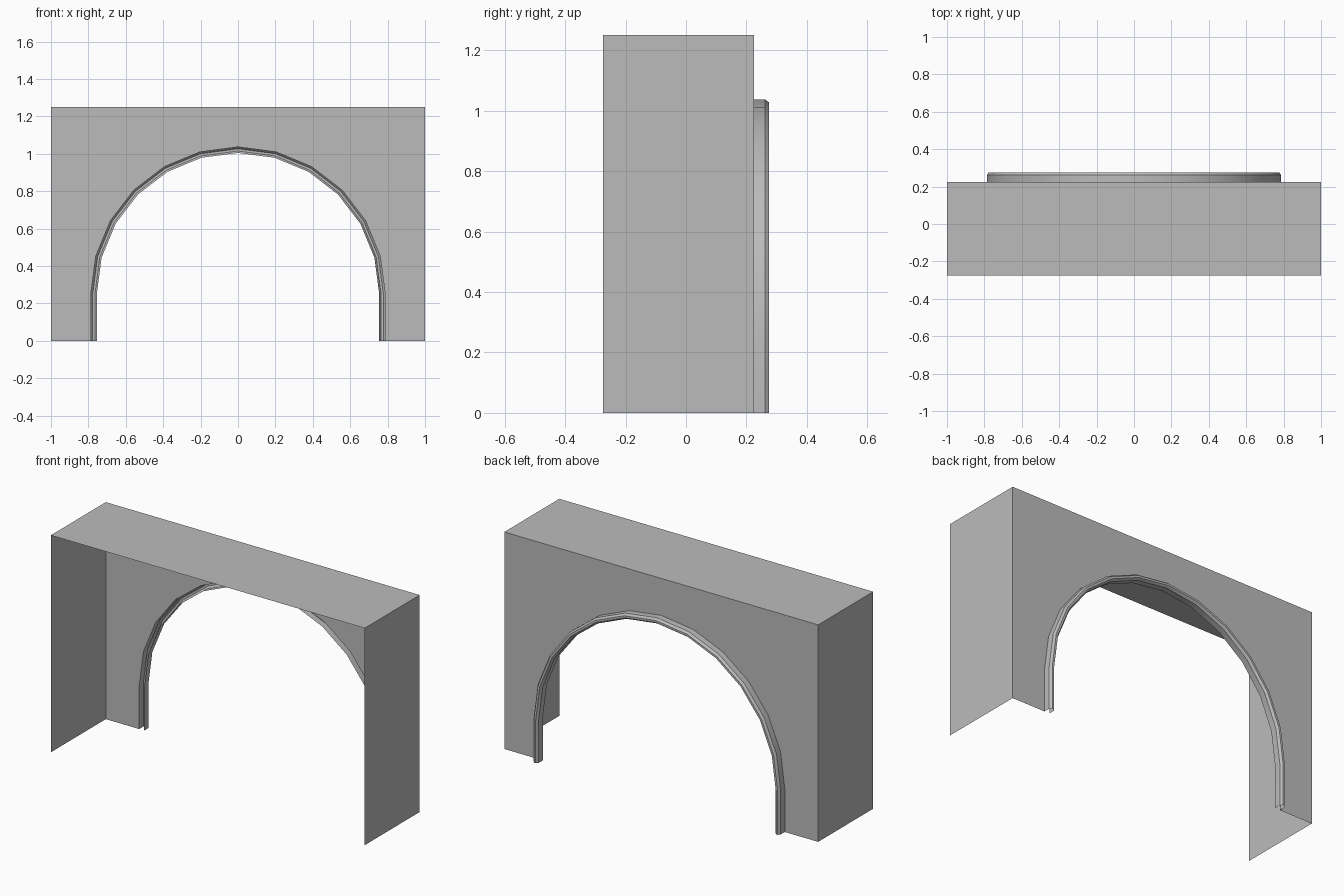
import bpy, bmesh, math

if "Cube" in bpy.data.objects:
    bpy.data.objects.remove(bpy.data.objects["Cube"])

HALF_W, HEIGHT = 1.0, 1.25
FRONT, BACK = -0.275, 0.225
SPRING, RADIUS, SEGMENTS = 0.25, 0.787, 12

stone = bpy.data.materials.new("grey_stone")
stone.use_nodes = True
GREY = (0.5, 0.5, 0.5, 1)
stone.diffuse_color = GREY
stone.node_tree.nodes["Principled BSDF"].inputs["Base Color"].default_value = GREY


def arch_path(r):
    """Points (x, z) from the +x foot over the crown to the -x foot."""
    arc = []
    for i in range(SEGMENTS + 1):
        a = math.pi * i / SEGMENTS
        arc.append((r * math.cos(a), SPRING + r * math.sin(a)))
    return [(r, 0)] + arc + [(-r, 0)]


def make_object(name, bm):
    bmesh.ops.remove_doubles(bm, verts=bm.verts, dist=1e-5)
    mesh = bpy.data.meshes.new(name)
    bm.to_mesh(mesh)
    bm.free()
    mesh.materials.append(stone)
    obj = bpy.data.objects.new(name, mesh)
    bpy.context.collection.objects.link(obj)
    return obj


def add_face(bm, *points):
    bm.faces.new([bm.verts.new(p) for p in points])


# Back wall with arched opening, roof, and side walls (front left open)
bm = bmesh.new()
columns = [(HALF_W, 0)] + arch_path(RADIUS) + [(-HALF_W, 0)]
for (x0, z0), (x1, z1) in zip(columns, columns[1:]):
    if abs(x0 - x1) < 1e-6:
        continue
    # The legs run to the ground; elsewhere the wall sits above the arch
    add_face(bm, (x0, BACK, z0), (x1, BACK, z1),
             (x1, BACK, HEIGHT), (x0, BACK, HEIGHT))
    add_face(bm, (x0, BACK, HEIGHT), (x1, BACK, HEIGHT),
             (x1, FRONT, HEIGHT), (x0, FRONT, HEIGHT))
add_face(bm, (HALF_W, FRONT, 0), (HALF_W, BACK, 0),
         (HALF_W, BACK, HEIGHT), (HALF_W, FRONT, HEIGHT))
add_face(bm, (-HALF_W, BACK, 0), (-HALF_W, FRONT, 0),
         (-HALF_W, FRONT, HEIGHT), (-HALF_W, BACK, HEIGHT))
make_object("arch_wall", bm)

# Raised trim: an open channel with chamfered corners swept along the arch
bm = bmesh.new()
profile = [(RADIUS, BACK), (RADIUS, 0.262), (0.777, 0.275),
           (0.765, 0.275), (0.755, 0.262), (0.755, BACK)]
rings = [[(x, y, z) for x, z in arch_path(r)] for r, y in profile]
for outer, inner in zip(rings, rings[1:]):
    for i in range(len(outer) - 1):
        add_face(bm, outer[i], outer[i + 1], inner[i + 1], inner[i])
trim = make_object("arch_trim", bm)

bpy.ops.object.select_all(action="DESELECT")
trim.select_set(True)
bpy.context.view_layer.objects.active = trim
bpy.ops.object.shade_smooth_by_angle(angle=math.radians(30))
